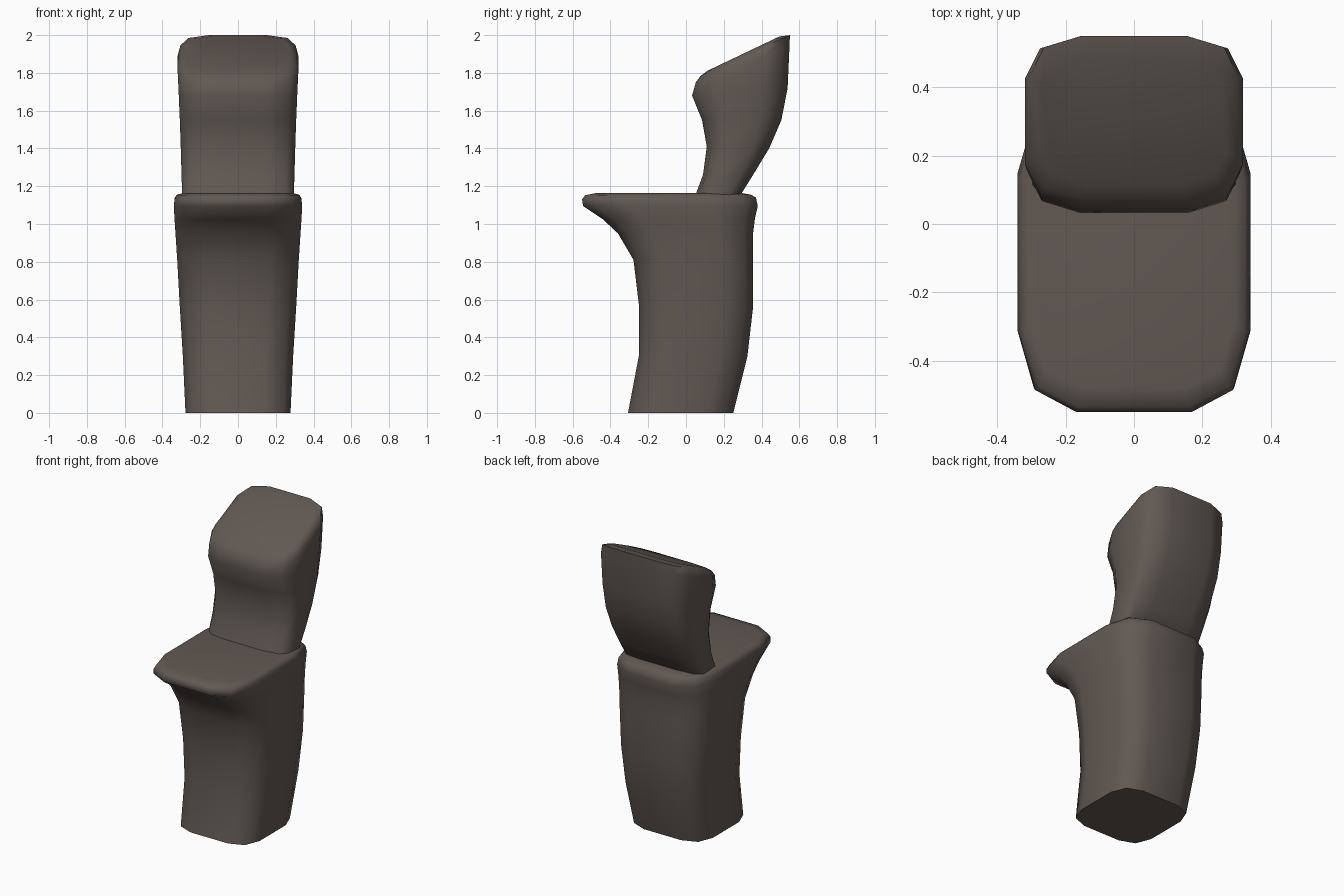
import bpy, bmesh, math

if "Cube" in bpy.data.objects:
    bpy.data.objects.remove(bpy.data.objects["Cube"])

# Rounded-rectangle cross-section (unit half sizes), two facets per corner
QUARTER = [(1, 0.5), (0.86, 0.86), (0.5, 1)]
SECTION = (QUARTER + [(-x, y) for x, y in reversed(QUARTER)]
           + [(-x, -y) for x, y in QUARTER]
           + [(x, -y) for x, y in reversed(QUARTER)])

mat = bpy.data.materials.new("dark_brown")
mat.diffuse_color = (0.12, 0.098, 0.085, 1)
mat.use_nodes = True
mat.node_tree.nodes["Principled BSDF"].inputs["Base Color"].default_value = mat.diffuse_color


def loft(name, rings):
    """Each ring: front y, front z, back y, back z, half width."""
    bm = bmesh.new()
    loops = []
    for fy, fz, by, bz, w in rings:
        loop = []
        for x, v in SECTION:
            t = (v + 1) / 2
            loop.append(bm.verts.new((x * w, fy + (by - fy) * t, fz + (bz - fz) * t)))
        loops.append(loop)
    n = len(SECTION)
    for a, b in zip(loops, loops[1:]):
        for i in range(n):
            j = (i + 1) % n
            bm.faces.new((a[i], a[j], b[j], b[i]))
    bm.faces.new(loops[0][::-1])
    bm.faces.new(loops[-1])
    bmesh.ops.recalc_face_normals(bm, faces=bm.faces)
    me = bpy.data.meshes.new(name)
    bm.to_mesh(me)
    bm.free()
    me.materials.append(mat)
    ob = bpy.data.objects.new(name, me)
    bpy.context.collection.objects.link(ob)
    bpy.ops.object.select_all(action='DESELECT')
    ob.select_set(True)
    bpy.context.view_layer.objects.active = ob
    bpy.ops.object.shade_smooth_by_angle(angle=math.radians(60))
    return ob


# Lower body with overhanging ledge
loft("pedestal_body", [
    (-0.307, 0.00, 0.25, 0.00, 0.278),
    (-0.25, 0.30, 0.325, 0.30, 0.292),
    (-0.248, 0.56, 0.355, 0.56, 0.308),
    (-0.278, 0.81, 0.355, 0.82, 0.322),
    (-0.36, 0.95, 0.355, 0.95, 0.331),
    (-0.44, 1.025, 0.365, 1.03, 0.336),
    (-0.545, 1.095, 0.38, 1.095, 0.340),
    (-0.55, 1.13, 0.37, 1.14, 0.335),
    (-0.535, 1.152, 0.345, 1.155, 0.325),
    (-0.48, 1.163, 0.30, 1.163, 0.295),
])

# Leaning upper part with sloped top
loft("upper_head", [
    (0.03, 1.10, 0.255, 1.10, 0.294),
    (0.09, 1.26, 0.355, 1.26, 0.299),
    (0.11, 1.41, 0.44, 1.40, 0.303),
    (0.085, 1.55, 0.505, 1.55, 0.308),
    (0.032, 1.68, 0.538, 1.72, 0.314),
    (0.052, 1.75, 0.548, 1.94, 0.319),
    (0.075, 1.782, 0.55, 2.00, 0.305),
    (0.115, 1.812, 0.495, 1.993, 0.27),
])
